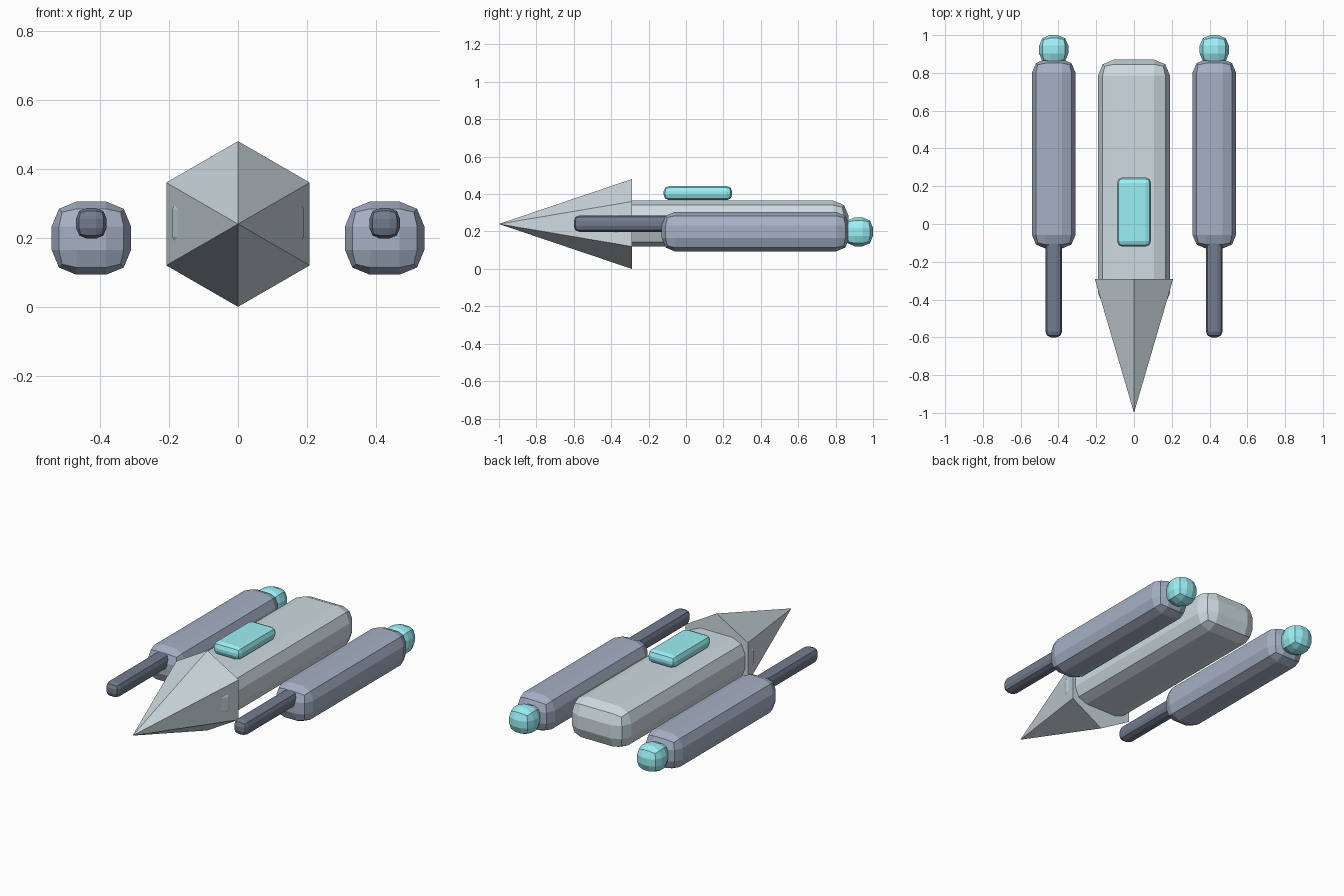
import bpy, bmesh
from math import pi
from mathutils import Matrix

if "Cube" in bpy.data.objects:
    bpy.data.objects.remove(bpy.data.objects["Cube"])


def material(name, rgb):
    m = bpy.data.materials.new(name)
    m.diffuse_color = (*rgb, 1)
    m.use_nodes = True
    m.node_tree.nodes["Principled BSDF"].inputs["Base Color"].default_value = m.diffuse_color
    return m


pale = material("pale_metal", (0.62, 0.71, 0.75))
slate = material("slate_blue", (0.38, 0.44, 0.56))
dark = material("dark_metal", (0.17, 0.20, 0.27))
cyan = material("cyan_glow", (0.33, 0.87, 0.92))


def finish(name, bm, mat):
    mesh = bpy.data.meshes.new(name)
    bm.to_mesh(mesh)
    bm.free()
    mesh.materials.append(mat)
    ob = bpy.data.objects.new(name, mesh)
    bpy.context.collection.objects.link(ob)
    return ob


def rounded_box(name, lo, hi, radius, mat):
    """Box between two corners with faceted two-step rounded edges."""
    size = [b - a for a, b in zip(lo, hi)]
    centre = [(a + b) / 2 for a, b in zip(lo, hi)]
    bm = bmesh.new()
    bmesh.ops.create_cube(bm, size=1)
    bmesh.ops.scale(bm, vec=size, verts=bm.verts)
    ob = finish(name, bm, mat)
    ob.location = centre
    bev = ob.modifiers.new("rounding", 'BEVEL')
    bev.width = radius
    bev.segments = 2
    bev.limit_method = 'NONE'
    return ob


# Central hull and raised canopy
rounded_box("hull", (-0.19, -0.45, 0.12), (0.19, 0.87, 0.365), 0.083, pale)
rounded_box("canopy", (-0.09, -0.12, 0.367), (0.09, 0.247, 0.443), 0.03, cyan)

# Six-sided nose cone pointing forward
bm = bmesh.new()
bmesh.ops.create_cone(bm, cap_ends=True, segments=6, radius1=0.24, radius2=0, depth=0.71)
bmesh.ops.remove_doubles(bm, verts=bm.verts, dist=1e-5)
bmesh.ops.rotate(bm, verts=bm.verts, matrix=Matrix.Rotation(pi / 2, 3, 'X'))
nose = finish("nose_cone", bm, pale)
nose.location = (0, -0.645, 0.24)

# Side pods, each with a barrel in front and a glowing thruster behind
for side, s in (("left", -1), ("right", 1)):
    def pod_part(part, half_x, y0, y1, z0, z1, radius, mat):
        x = s * 0.425
        rounded_box(f"{side}_{part}", (x - half_x, y0, z0), (x + half_x, y1, z1), radius, mat)

    pod_part("engine_pod", 0.115, -0.13, 0.873, 0.093, 0.305, 0.072, slate)
    pod_part("barrel", 0.044, -0.6, 0.0, 0.198, 0.286, 0.03, dark)
    pod_part("thruster", 0.077, 0.846, 1.0, 0.121, 0.275, 0.056, cyan)
